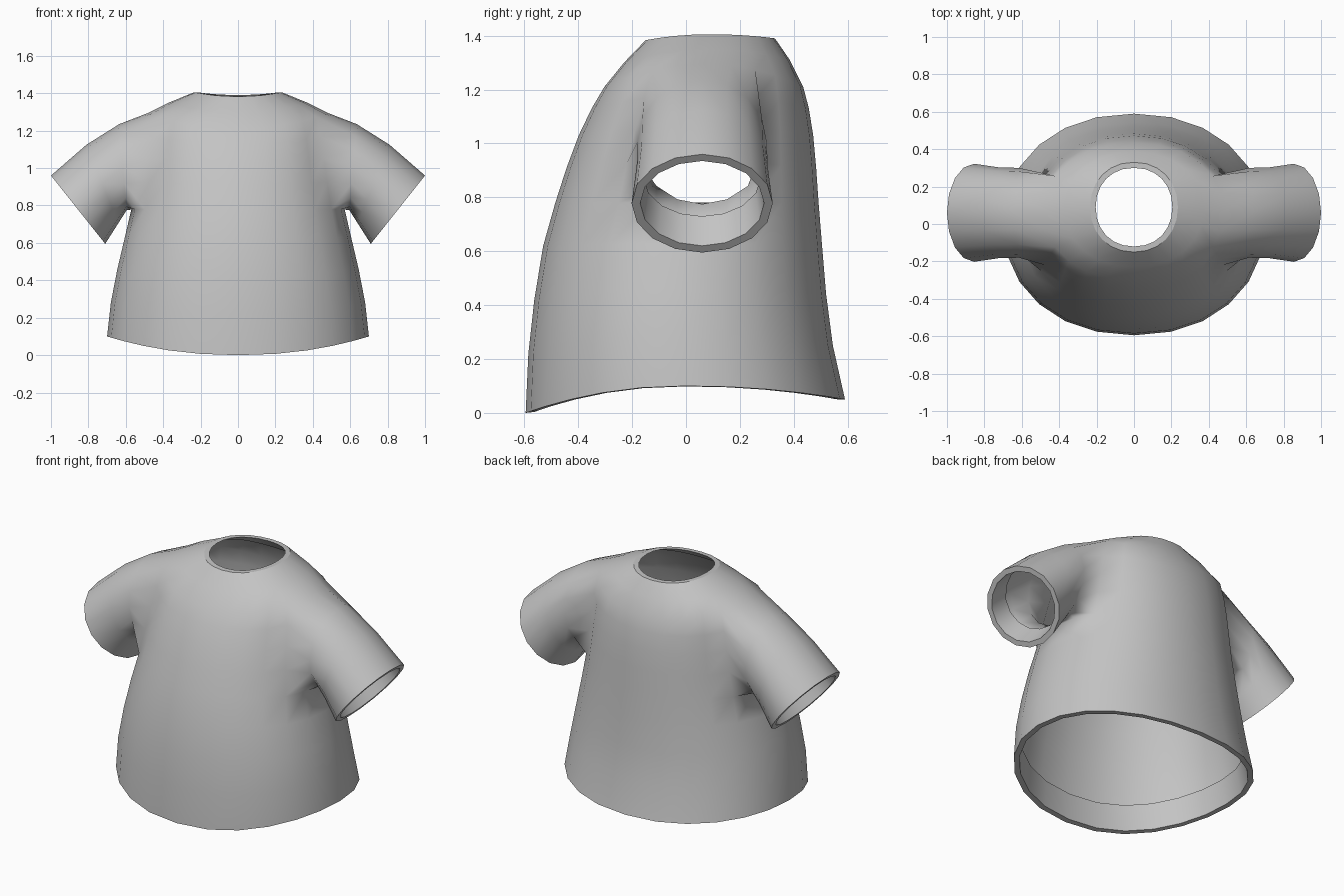
import bpy, bmesh, math
from mathutils import Vector

if "Cube" in bpy.data.objects:
    bpy.data.objects.remove(bpy.data.objects["Cube"])

COLS = 24
# Torso rings: z at front, side, back; y at front, back; half width
TORSO = [
    (0.00, 0.10, 0.05, -0.595, 0.590, 0.700),
    (0.22, 0.28, 0.25, -0.585, 0.545, 0.680),
    (0.42, 0.46, 0.44, -0.563, 0.520, 0.645),
    (0.62, 0.63, 0.62, -0.530, 0.505, 0.605),
    (0.78, 0.78, 0.78, -0.485, 0.492, 0.570),   # armpit
    (0.91, 0.93, 0.91, -0.443, 0.483, 0.545),
    (1.03, 1.06, 1.03, -0.398, 0.472, 0.525),
    (1.13, 1.18, 1.13, -0.350, 0.456, 0.505),
    (1.21, 1.295, 1.21, -0.303, 0.435, 0.480),  # shoulder
    (1.30, 1.350, 1.31, -0.230, 0.385, 0.370),
    (1.383, 1.405, 1.39, -0.150, 0.330, 0.235), # neck
]
ARMPIT, SHOULDER = 4, 8
# Sleeve rings: top x, z; bottom x, z; half depth
SLEEVE = [
    (0.635, 1.235, 0.595, 0.775, 0.240),
    (0.810, 1.125, 0.640, 0.705, 0.243),
    (1.000, 0.960, 0.710, 0.595, 0.262),
]
SLEEVE_Y = 0.06

bm = bmesh.new()


def torso_ring(zf, zs, zb, yf, yb, hw):
    ring = []
    for i in range(COLS):
        a = math.tau * i / COLS
        c, s = math.cos(a), math.sin(a)
        x = math.copysign(abs(c) ** 0.93, c) * hw
        y = (yf + yb) / 2 + math.copysign(abs(s) ** 0.95, s) * (yb - yf) / 2
        z = zs * c * c + (zf if s < 0 else zb) * s * s
        ring.append(bm.verts.new((x, y, z)))
    return ring


def bridge(a, b, skip=()):
    n = len(a)
    return [bm.faces.new((a[i], a[(i + 1) % n], b[(i + 1) % n], b[i]))
            for i in range(n) if i not in skip]


def add_rim(edge, inner, width, depth):
    """Fold an open edge inward: flat rim, then a short lining."""
    centre = sum((v.co for v in edge), Vector()) / len(edge)
    rim, lining = [], []
    for v, w in zip(edge, inner):
        p = v.co + (centre - v.co).normalized() * width
        rim.append(bm.verts.new(p))
        lining.append(bm.verts.new(p + (w.co - v.co).normalized() * depth))
    bridge(edge, rim)
    bridge(rim, lining)
    rims.extend((edge, rim))


rims = []
# Torso, with armholes left open
rings = [torso_ring(*r) for r in TORSO]
armholes = {22, 23, 0, 1, 10, 11, 12, 13}
for k in range(len(rings) - 1):
    bridge(rings[k], rings[k + 1], armholes if ARMPIT <= k < SHOULDER else ())

# Sleeves grow out of the armholes
path = ([(8, 0), (8, 1), (8, 2), (7, 2), (6, 2), (5, 2), (4, 2), (4, 1), (4, 0)]
        + [(4, -1), (4, -2), (5, -2), (6, -2), (7, -2), (8, -2), (8, -1)])
for side in (1, -1):
    loop = [rings[r][(c if side > 0 else 12 - c) % COLS] for r, c in path]
    for tx, tz, bx, bz, hy in SLEEVE:
        ring = []
        for k in range(len(path)):
            a = math.tau * k / len(path)
            t = (1 + math.cos(a)) / 2
            ring.append(bm.verts.new((side * (bx + (tx - bx) * t),
                                      SLEEVE_Y + hy * math.sin(a),
                                      bz + (tz - bz) * t)))
        bridge(loop, ring)
        previous, loop = loop, ring
    add_rim(loop, previous, 0.032, 0.13)

# Hem and neck rims
add_rim(rings[0], rings[1], 0.032, 0.16)
add_rim(rings[-1], rings[-2], 0.030, 0.06)

bmesh.ops.delete(bm, geom=[v for v in bm.verts if not v.link_faces], context='VERTS')
bmesh.ops.recalc_face_normals(bm, faces=bm.faces[:])

# Smooth cloth, crisp rims
for f in bm.faces:
    f.smooth = True
for loop in rims:
    for i, v in enumerate(loop):
        e = bm.edges.get((v, loop[(i + 1) % len(loop)]))
        if e:
            e.smooth = False

mesh = bpy.data.meshes.new("shirt")
bm.to_mesh(mesh)
bm.free()
cloth = bpy.data.materials.new("grey cloth")
cloth.diffuse_color = (0.55, 0.55, 0.55, 1)
cloth.use_nodes = True
cloth.node_tree.nodes["Principled BSDF"].inputs["Base Color"].default_value = cloth.diffuse_color
mesh.materials.append(cloth)
shirt = bpy.data.objects.new("shirt", mesh)
bpy.context.collection.objects.link(shirt)
